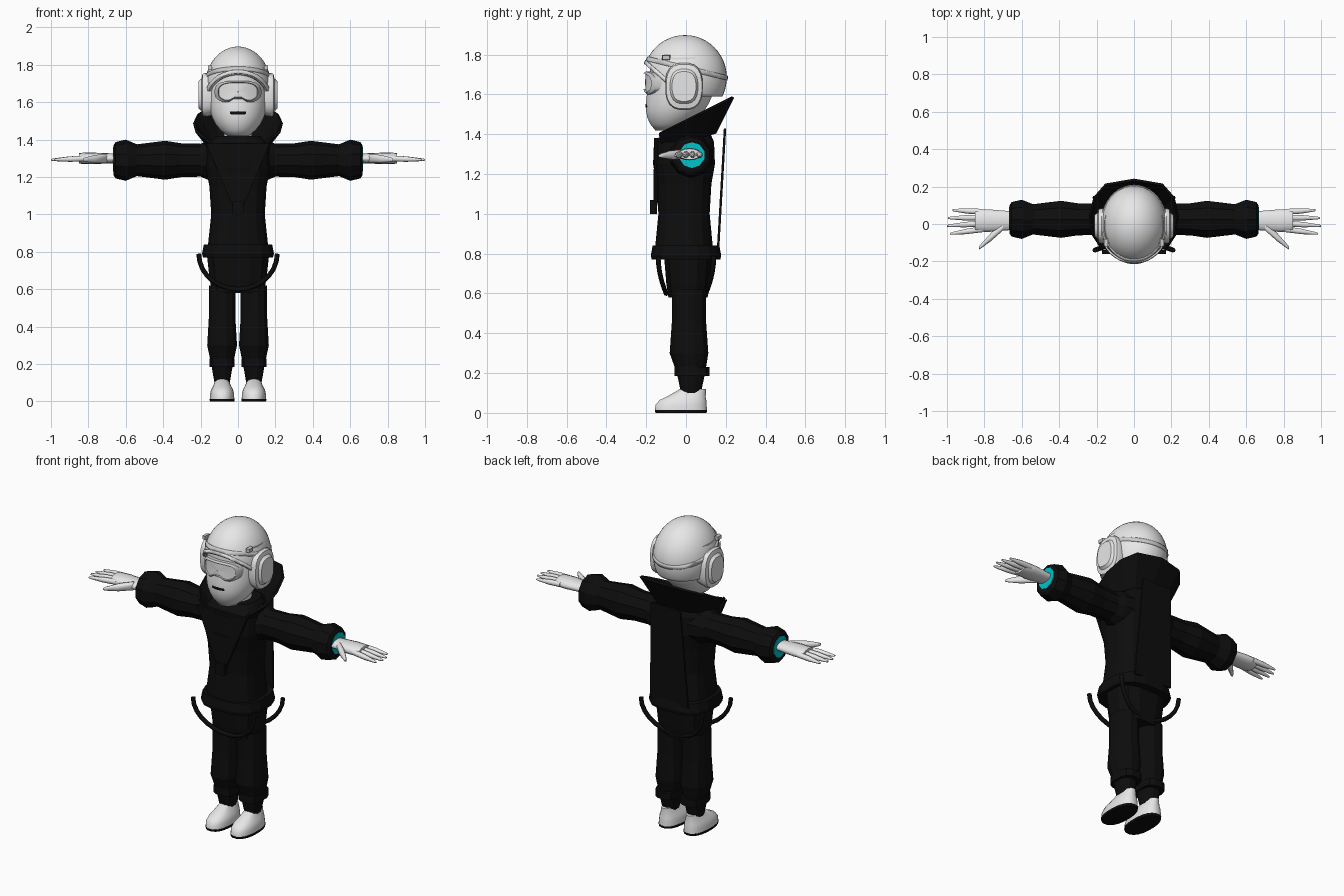
import bpy, bmesh, math
from math import sin, cos, pi
from mathutils import Vector

cube = bpy.data.objects.get("Cube")
if cube:
    bpy.data.objects.remove(cube, do_unlink=True)


def material(name, *colour):
    mat = bpy.data.materials.new(name)
    mat.use_nodes = True
    mat.diffuse_color = (*colour, 1)
    mat.node_tree.nodes["Principled BSDF"].inputs["Base Color"].default_value = (*colour, 1)
    return mat


BLACK = material("black cloth", .004, .004, .004)
WHITE = material("white", .8, .8, .8)
GREY = material("light grey", .6, .6, .6)
CYAN = material("cyan lining", 0, .55, .6)


def add_object(name, data, mat):
    data.materials.append(mat)
    ob = bpy.data.objects.new(name, data)
    bpy.context.collection.objects.link(ob)
    return ob


def finish(bm, name, mat, smooth=0, thickness=0):
    bmesh.ops.recalc_face_normals(bm, faces=bm.faces)
    mesh = bpy.data.meshes.new(name)
    bm.to_mesh(mesh)
    bm.free()
    ob = add_object(name, mesh, mat)
    if smooth:
        bpy.ops.object.select_all(action='DESELECT')
        ob.select_set(True)
        bpy.context.view_layer.objects.active = ob
        bpy.ops.object.shade_smooth_by_angle(angle=math.radians(smooth))
    if thickness:
        ob.modifiers.new("thickness", 'SOLIDIFY').thickness = thickness


def bridge(loops, closed=True, caps=True):
    """Join successive point loops with quads."""
    bm = bmesh.new()
    rows = [[bm.verts.new(point) for point in loop] for loop in loops]
    count = len(rows[0])
    for low, high in zip(rows, rows[1:]):
        for i in range(count if closed else count - 1):
            j = (i + 1) % count
            bm.faces.new((low[i], low[j], high[j], high[i]))
    if caps:
        bm.faces.new(rows[0])
        bm.faces.new(rows[-1])
    return bm


def soft(value, power):
    return math.copysign(abs(value) ** power, value)


def oval(count, power):
    """Unit cross-section, squarer as the power falls."""
    angles = [2 * pi * (i + .5) / count for i in range(count)]
    return [(soft(cos(a), power), soft(sin(a), power)) for a in angles]


def loft_z(name, mat, rings, centre=(0, 0), ratio=1, count=12, power=.7, smooth=0):
    """Upright form; each ring is height, half width and optional y shift."""
    loops = []
    for z, radius, *shift in rings:
        y = centre[1] + sum(shift)
        loops.append([(centre[0] + radius * u, y + radius * ratio * v, z)
                      for u, v in oval(count, power)])
    finish(bridge(loops), name, mat, smooth)


def loft_x(name, mat, rings, centre, side, ratio=1, count=10, power=1, smooth=0):
    """Sideways form; each ring is reach, half depth and optional y, z shift."""
    loops = []
    for x, radius, *shift in rings:
        y, z = Vector(centre) + Vector(shift or (0, 0))
        loops.append([(side * x, y + radius * u, z + radius * ratio * v)
                      for u, v in oval(count, power)])
    finish(bridge(loops), name, mat, smooth)


def plate(name, half, depth, mat):
    """Half an outline, mirrored in x and thickened along y."""
    outline = [Vector(p) for p in half] + [Vector((-x, y, z)) for x, y, z in reversed(half)]
    finish(bridge([outline, [p + Vector((0, depth, 0)) for p in outline]]), name, mat)


def dome(name, size, cuts, mat):
    """An ellipsoid shell trimmed by planes given as (point, normal to keep)."""
    bm = bmesh.new()
    bmesh.ops.create_uvsphere(bm, u_segments=40, v_segments=24, radius=size)
    bmesh.ops.scale(bm, verts=bm.verts, vec=(.177, .21, .213))
    bmesh.ops.translate(bm, verts=bm.verts, vec=(0, -.005, 1.685))
    for point, normal in cuts:
        parts = bm.verts[:] + bm.edges[:] + bm.faces[:]
        bmesh.ops.bisect_plane(bm, geom=parts, plane_co=point, plane_no=normal, clear_inner=True)
    finish(bm, name, mat, smooth=40, thickness=.012)


def hanging_strap(name, facing):
    """A slack loop between the two hips."""
    data = bpy.data.curves.new(name, 'CURVE')
    data.dimensions = '3D'
    data.bevel_depth = .013
    data.bevel_resolution = 1
    data.use_fill_caps = True
    spline = data.splines.new('POLY')
    steps = 14
    spline.points.add(steps)
    for i, point in enumerate(spline.points):
        drop = sin(pi * i / steps)
        across = cos(pi * i / steps)
        point.co = (.21 * across, facing * (.14 - .04 * drop * drop), .79 - .19 * drop, 1)
    add_object(name, data, BLACK)


# Jacket, hips and straps
loft_z("jacket", BLACK, [(.77, .17), (1, .145), (1.15, .155), (1.25, .175), (1.36, .17), (1.42, .12, .02)],
       centre=(0, -.01), ratio=.9, count=16)
loft_z("jacket_hem", BLACK, [(.77, .19), (.79, .195), (.84, .185)], ratio=.92, count=16)
loft_z("hips", BLACK, [(.58, .14), (.65, .155), (.78, .17)], centre=(0, .01), ratio=.72)
plate("front_flap", [(.01, -.165, 1), (.17, -.16, 1.38)], .02, BLACK)
plate("buckle", [(.03, -.18, 1), (.03, -.18, 1.07)], .03, BLACK)
plate("back_panel", [(.13, .155, .82), (.1, .19, 1.43)], .012, BLACK)
hanging_strap("front_strap", -1)
hanging_strap("back_strap", 1)

# Flared collar, open at the front and highest at the back
base, rim = [], []
for i in range(-5, 6):
    turn = math.radians(29 * i)
    across, back = soft(sin(turn), .6), cos(turn)
    base.append((.15 * across, .14 * back, 1.37 + .04 * back))
    rim.append((.23 * across, .03 + .2 * back, 1.49 + .1 * back))
finish(bridge([base, rim], closed=False, caps=False), "collar", BLACK, thickness=.014)

# Head and helmet
loft_z("neck", WHITE, [(1.36, .075), (1.5, .08)], count=16, power=1, smooth=40)
steps = [i / 12 for i in range(1, 13)]
loft_z("face", WHITE, [(1.385 + .4 * t, .16 * (1 - (1 - t) ** 5), -.1 * (1 - t) ** 2) for t in steps],
       centre=(0, -.01), ratio=1.06, count=28, power=1, smooth=60)
slope = Vector((0, .66, .75))
brow = Vector((0, -.2, 1.745))
width = Vector((0, 0, .024))
dome("helmet", 1, [(brow, slope), ((0, 0, 1.59), (0, 0, 1))], WHITE)
dome("helmet_brim", 1.04, [(brow, slope), (brow + width, -slope), ((0, -.06, 1.6), (0, -1, 0))], WHITE)
tilt = Vector((0, .24, 1))
dome("helmet_strap", 1.025, [(brow + width, tilt), (brow + 2 * width, -tilt)], GREY)


# Goggles wrapped round the face, with a notch for the nose
def mask_loop(scale, lift):
    loop = []
    for u, v in oval(36, .7):
        x = .125 * u * scale
        notch = .035 * math.exp(-(x / .035) ** 2) if v < 0 else 0
        loop.append((x, 3.5 * x * x - .205 + lift, 1.655 + scale * (.06 * v + notch)))
    return loop


frame = [mask_loop(1, .06), mask_loop(1, 0), mask_loop(.85, -.01), mask_loop(.8, .02)]
finish(bridge(frame, caps=False), "goggle_frame", GREY, smooth=40)
lens = [mask_loop(scale, 0) for scale in (.82, .5, .2, .02)]
finish(bridge(lens, caps=False), "goggle_lens", WHITE, smooth=40)

for side, label in ((1, "left"), (-1, "right")):
    # Head fittings
    curl = [i / 6 for i in range(7)]
    loft_x(f"{label}_moustache", BLACK,
           [(.11 * t, .005 + .02 * (1 - t ** 3), .05 * t * t, .02 * t ** 4) for t in curl],
           (-.18, 1.543), side, ratio=.8, smooth=60)
    loft_x(f"{label}_ear_cup", WHITE, [(.12, .085), (.175, .095), (.19, .09), (.195, .07), (.21, .06)],
           (-.01, 1.64), side, ratio=1.25, count=20, power=.75, smooth=35)
    loft_x(f"{label}_strap_clip", GREY, [(.14, .03), (.16, .025)], (-.1, 1.785), side, ratio=.6, count=4)

    # Sleeve with gathered cuff
    loft_x(f"{label}_sleeve", BLACK, [(.1, .115), (.16, .105), (.2, .088), (.3, .09), (.39, .104), (.54, .085),
                                     (.6, .11), (.655, .097), (.665, .08)], (.025, 1.29), side)
    loft_x(f"{label}_cuff_lining", CYAN, [(.66, .065), (.668, .065)], (.03, 1.295), side)

    # Hand
    loft_x(f"{label}_palm", WHITE, [(.64, .05), (.78, .062), (.83, .06), (.85, .055)],
           (.018, 1.3), side, ratio=.5, count=14, smooth=60)
    digits = [(f"finger_{i + 1}", Vector((.81, .031 * i - .028)),
               Vector((1 - .01 * (i - 1.3) ** 2, .042 * i - .052)), .017) for i in range(4)]
    digits.append(("thumb", Vector((.7, -.01)), Vector((.83, -.13)), .026))
    for part, root, tip, radius in digits:
        rings = []
        for t in (0, .5, .9, 1):
            x, y = root.lerp(tip, t)
            rings.append((x, radius * (1 - .7 * t ** 3), y, -.008 * t))
        loft_x(f"{label}_{part}", WHITE, rings, (0, 1.3), side, count=8, smooth=60)

    # Trouser leg, turn-up and shoe
    middle = .085 * side
    loft_z(f"{label}_leg", BLACK, [(.1, .042), (.2, .06), (.3, .082, -.01), (.45, .073, -.01), (.62, .073, -.01)],
           centre=(middle, .025), ratio=1.22, power=.85)
    loft_z(f"{label}_turn_up", BLACK, [(.185, .069), (.23, .069)], centre=(middle, .03), ratio=1.3)
    loft_z(f"{label}_shoe", WHITE, [(.01, .066), (.04, .065), (.065, .059, .01), (.08, .05, .025), (.12, .033, .06)],
           centre=(middle, -.025), ratio=2, count=20, power=.85, smooth=50)
    loft_z(f"{label}_sole", BLACK, [(0, .066), (.014, .068)], centre=(middle, -.025), ratio=1.96,
           count=20, power=.85)
